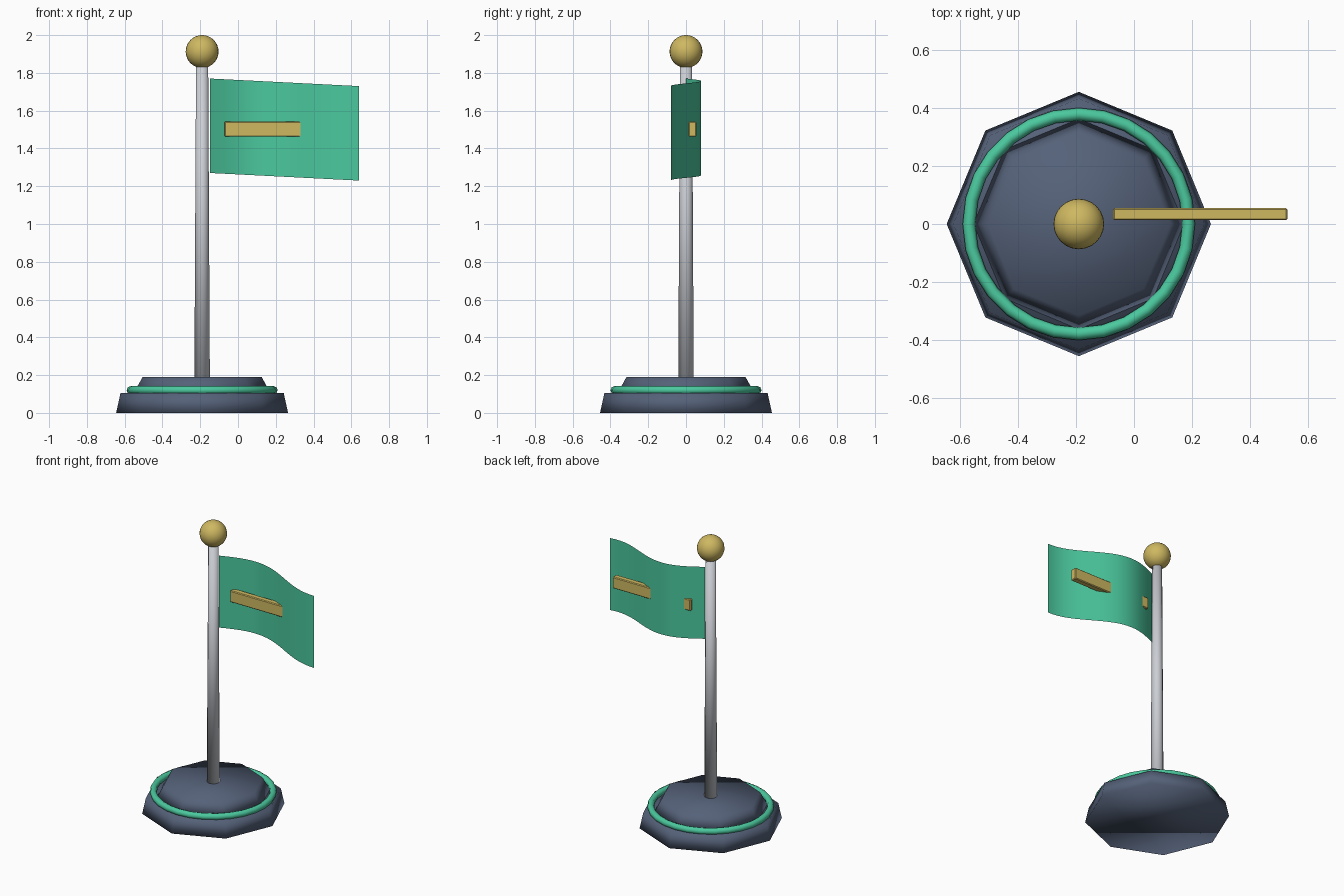
import bpy, bmesh, math
from mathutils import Matrix, Vector

cube = bpy.data.objects.get("Cube")
if cube:
    bpy.data.objects.remove(cube, do_unlink=True)

AXIS_X = -0.19  # centre line of pole and base


def material(name, rgb):
    m = bpy.data.materials.new(name)
    m.use_nodes = True
    m.diffuse_color = (*rgb, 1)
    m.node_tree.nodes["Principled BSDF"].inputs["Base Color"].default_value = (*rgb, 1)
    return m


slate = material("slate", (0.09, 0.12, 0.19))
green = material("mint green", (0.07, 0.58, 0.34))
gold = material("gold", (0.62, 0.48, 0.12))
silver = material("silver", (0.6, 0.62, 0.66))


def add_object(name, bm, mat, smooth=True):
    bmesh.ops.recalc_face_normals(bm, faces=bm.faces)
    for f in bm.faces:
        f.smooth = smooth
    mesh = bpy.data.meshes.new(name)
    bm.to_mesh(mesh)
    bm.free()
    mesh.materials.append(mat)
    obj = bpy.data.objects.new(name, mesh)
    bpy.context.collection.objects.link(obj)
    return obj


def cone(name, r1, r2, z1, z2, sides, mat):
    bm = bmesh.new()
    bmesh.ops.create_cone(bm, cap_ends=True, segments=sides, radius1=r1, radius2=r2, depth=z2 - z1,
                          matrix=Matrix.Translation((AXIS_X, 0, (z1 + z2) / 2)))
    return add_object(name, bm, mat)


# Octagonal stepped base and tapered pole
cone("lower_base", 0.455, 0.432, 0, 0.105, 8, slate)
cone("upper_base", 0.365, 0.315, 0.1, 0.19, 8, slate)
cone("pole", 0.041, 0.032, 0.18, 1.87, 12, silver)

# Ring lying on the lower base
bpy.ops.mesh.primitive_torus_add(location=(AXIS_X, 0, 0.12), major_radius=0.378, minor_radius=0.022,
                                 major_segments=28, minor_segments=8)
ring = bpy.context.object
ring.name = "base_ring"
ring.data.materials.append(green)
bpy.ops.object.shade_smooth()

# Ball on top of the pole
bm = bmesh.new()
bmesh.ops.create_uvsphere(bm, u_segments=24, v_segments=16, radius=0.087,
                          matrix=Matrix.Translation((AXIS_X, 0, 1.913)))
add_object("pole_ball", bm, gold)

# Waving, slightly drooping cloth sheet
bm = bmesh.new()
bmesh.ops.create_grid(bm, x_segments=20, y_segments=8, size=0.5)
for v in bm.verts:
    u, h = v.co.x + 0.5, v.co.y
    v.co = Vector((-0.147 + 0.787 * u, 0.08 * math.sin(4.9 * u), 1.52 - 0.04 * u + 0.5 * h))
add_object("flag_cloth", bm, green)

# Bar passing through the cloth
bm = bmesh.new()
bmesh.ops.create_cube(bm, size=1, matrix=Matrix.Translation((0.228, 0.034, 1.502))
                      @ Matrix.Diagonal((0.6, 0.042, 0.08, 1)))
bmesh.ops.bevel(bm, geom=bm.edges[:], offset=0.005, segments=1, affect='EDGES')
add_object("flag_bar", bm, gold, smooth=False)
